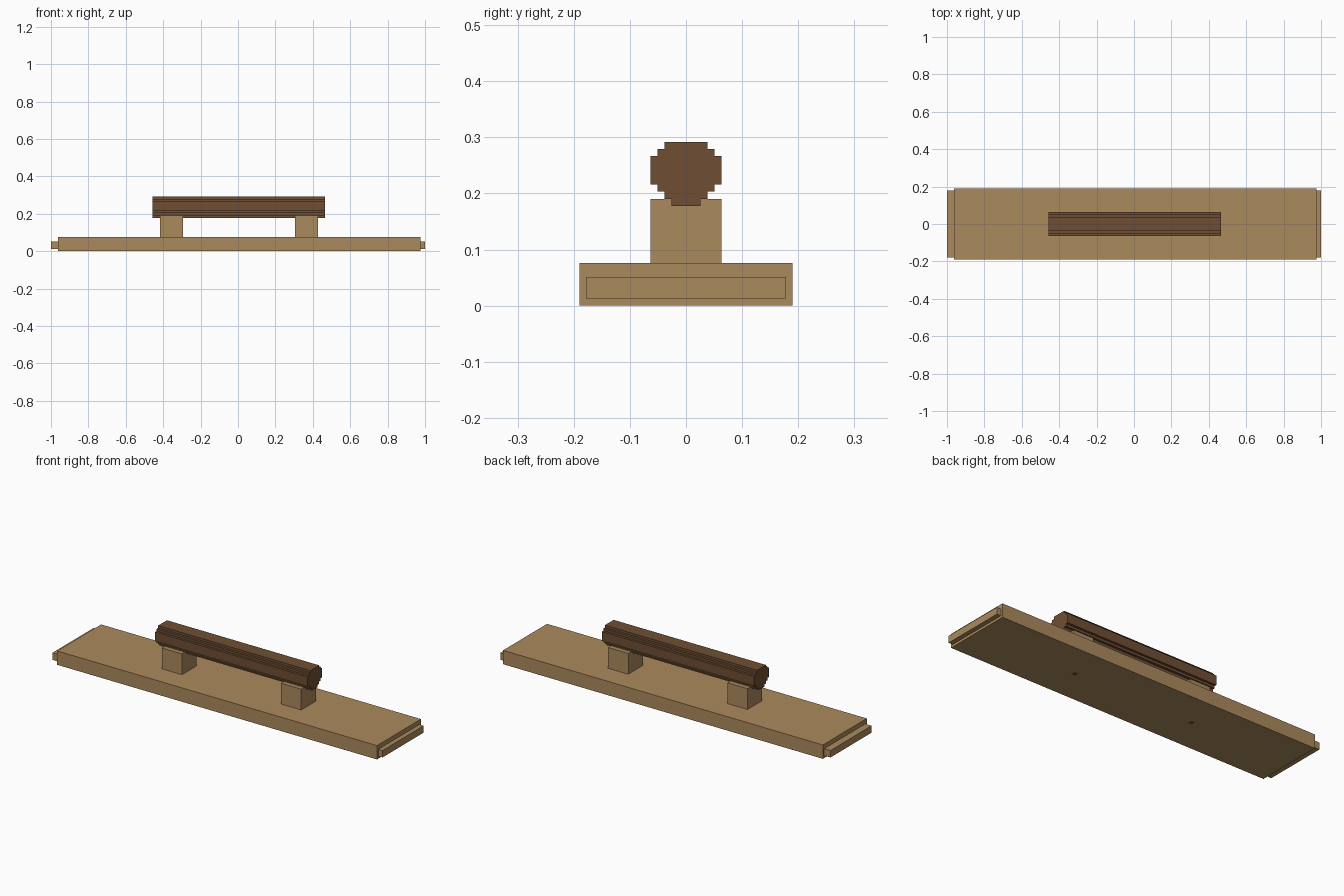
import bpy, bmesh

cube = bpy.data.objects.get("Cube")
if cube:
    bpy.data.objects.remove(cube, do_unlink=True)


def material(name, rgb):
    mat = bpy.data.materials.new(name)
    mat.use_nodes = True
    mat.diffuse_color = (*rgb, 1)
    mat.node_tree.nodes["Principled BSDF"].inputs["Base Color"].default_value = (*rgb, 1)
    return mat


light_wood = material("light wood", (0.407, 0.254, 0.109))
dark_wood = material("dark wood", (0.159, 0.078, 0.033))


def prism(name, outline, x0, x1, mat):
    """Extrude a (y, z) outline along x."""
    bm = bmesh.new()
    face = bm.faces.new([bm.verts.new((x0, y, z)) for y, z in outline])
    ext = bmesh.ops.extrude_face_region(bm, geom=[face])
    moved = [v for v in ext["geom"] if isinstance(v, bmesh.types.BMVert)]
    bmesh.ops.translate(bm, verts=moved, vec=(x1 - x0, 0, 0))
    bmesh.ops.recalc_face_normals(bm, faces=bm.faces)
    mesh = bpy.data.meshes.new(name)
    bm.to_mesh(mesh)
    bm.free()
    mesh.materials.append(mat)
    obj = bpy.data.objects.new(name, mesh)
    bpy.context.collection.objects.link(obj)
    return obj


def box(name, x0, x1, half_y, z0, z1, mat):
    outline = [(-half_y, z0), (half_y, z0), (half_y, z1), (-half_y, z1)]
    return prism(name, outline, x0, x1, mat)


# Base board with a narrow tongue at each end
BOARD_LEFT, BOARD_RIGHT = 0.975, -0.962
board = box("base_board", BOARD_RIGHT, BOARD_LEFT, 0.19, 0, 0.076, light_wood)
box("right_tongue", -1, BOARD_RIGHT, 0.178, 0.013, 0.051, light_wood)
box("left_tongue", BOARD_LEFT, 1, 0.178, 0.013, 0.051, light_wood)

# Handle posts, each pinned by a dark peg set into the board's underside
PEG = 0.0127
for side, x in (("right", -0.356), ("left", 0.366)):
    box(side + "_post", x - 0.061, x + 0.061, 0.0635, 0.076, 0.19, light_wood)
    box(side + "_peg", x - PEG, x + PEG, PEG, 0, 0.03, dark_wood)
    cutter = box(side + "_peg_cutter", x - PEG, x + PEG, PEG, -0.02, 0.03, light_wood)
    cutter.hide_render = True
    cutter.hide_viewport = True
    cut = board.modifiers.new(side + " peg hole", "BOOLEAN")
    cut.operation = "DIFFERENCE"
    cut.solver = "EXACT"
    cut.object = cutter

# Handle bar with a stepped round section: (half width, lower z, upper z)
STEPS = [(0.0254, 0.178, 0.19), (0.038, 0.19, 0.203), (0.051, 0.203, 0.216),
         (0.0635, 0.216, 0.267), (0.051, 0.267, 0.279), (0.038, 0.279, 0.292)]
half = [(w, z) for w, low, high in STEPS for z in (low, high)]
outline = half + [(-w, z) for w, z in reversed(half)]
prism("handle_bar", outline, -0.457, 0.465, dark_wood)
